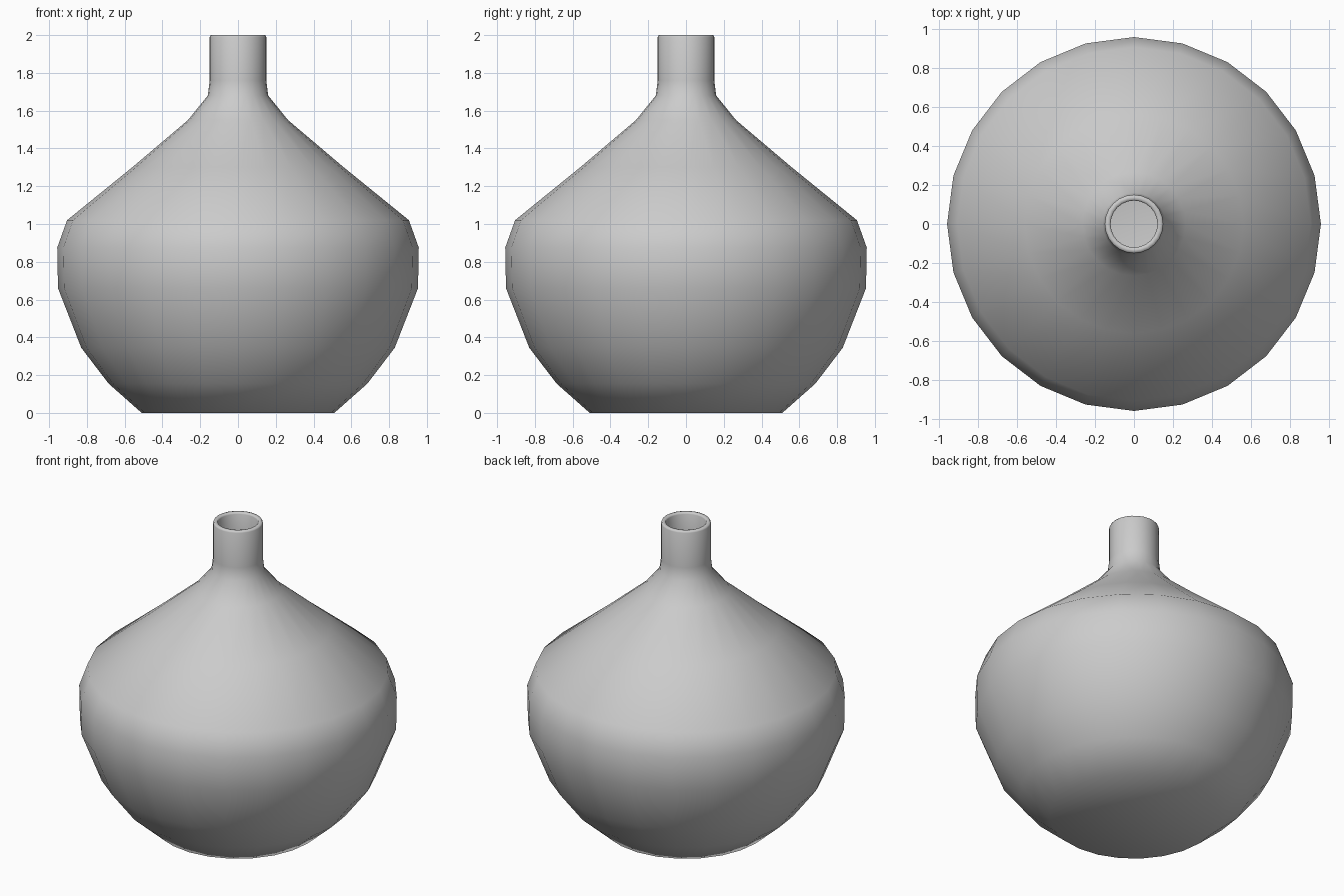
import bpy
import bmesh
from math import tau
from mathutils import Vector

cube = bpy.data.objects.get("Cube")
if cube:
    bpy.data.objects.remove(cube, do_unlink=True)

SIDES = 24
WALL = 0.03

# Plain grey clay
clay = bpy.data.materials.new("grey_clay")
clay.use_nodes = True
colour = (0.6, 0.6, 0.6, 1.0)
clay.diffuse_color = colour
clay.node_tree.nodes["Principled BSDF"].inputs["Base Color"].default_value = colour

# Outer silhouette as (radius, height), from foot to neck
outer = [(0.51, 0), (0.685, 0.155), (0.83, 0.345), (0.953, 0.66),
         (0.957, 0.875), (0.905, 1.02), (0.56, 1.3), (0.265, 1.55),
         (0.16, 1.68), (0.15, 1.76), (0.15, 1.99)]

# Inner wall follows the silhouette, one wall thickness inside
inner = [(r - WALL, max(z, WALL)) for r, z in reversed(outer)]

# Rounded lip joins the two, and both ends close on the axis
lip = [(0.145, 2.0), (0.125, 2.0)]
profile = [(0, 0)] + outer + lip + inner + [(0, WALL)]


def lathe(name, points, material):
    """Spin a profile round the z axis into a smooth solid."""
    bm = bmesh.new()
    verts = [bm.verts.new((r, 0, z)) for r, z in points]
    edges = [bm.edges.new(pair) for pair in zip(verts, verts[1:])]
    bmesh.ops.spin(bm, geom=verts + edges, cent=Vector(), axis=(0, 0, 1),
                   angle=tau, steps=SIDES, use_duplicate=False)
    bmesh.ops.remove_doubles(bm, verts=bm.verts, dist=0.0005)
    bmesh.ops.recalc_face_normals(bm, faces=bm.faces)
    for face in bm.faces:
        face.smooth = True
    mesh = bpy.data.meshes.new(name)
    bm.to_mesh(mesh)
    bm.free()
    mesh.materials.append(material)
    obj = bpy.data.objects.new(name, mesh)
    bpy.context.collection.objects.link(obj)
    return obj


lathe("vase", profile, clay)
